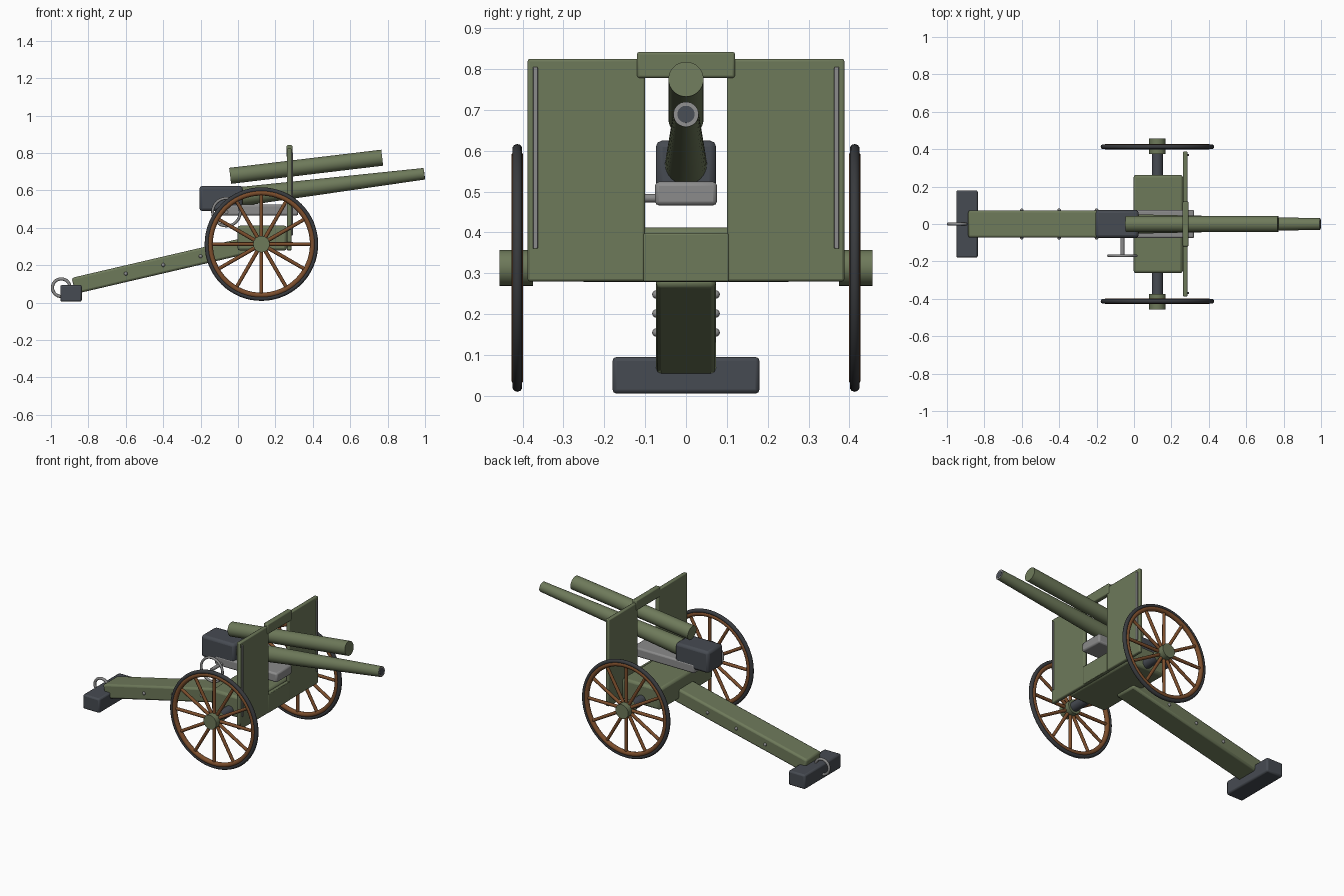
import bpy, math
from mathutils import Vector, Matrix

if "Cube" in bpy.data.objects:
    bpy.data.objects.remove(bpy.data.objects["Cube"])


def material(name, rgb):
    m = bpy.data.materials.new(name)
    m.diffuse_color = (*rgb, 1)
    m.use_nodes = True
    m.node_tree.nodes["Principled BSDF"].inputs["Base Color"].default_value = m.diffuse_color
    return m


GREEN = material("olive paint", (0.155, 0.192, 0.102))
STEEL = material("dark steel", (0.062, 0.070, 0.084))
GREY = material("bare metal", (0.26, 0.26, 0.26))
WOOD = material("brown wood", (0.20, 0.075, 0.025))
TYRE = material("tyre iron", (0.04, 0.043, 0.048))


def finish(name, mat, smooth=True):
    ob = bpy.context.object
    ob.name = name
    ob.data.materials.append(mat)
    if smooth:
        bpy.ops.object.shade_smooth_by_angle(angle=math.radians(40))
    return ob


def box(name, mat, lo, hi, bevel=0.01, tilt=0):
    """Bevelled box between two corners, tilted about y through its centre."""
    lo, hi = Vector(lo), Vector(hi)
    bpy.ops.mesh.primitive_cube_add(size=1, location=(lo + hi) / 2)
    ob = bpy.context.object
    ob.data.transform(Matrix.Diagonal((*(hi - lo), 1)))
    ob.rotation_euler.y = -tilt
    mod = ob.modifiers.new("soft edges", 'BEVEL')
    mod.width = bevel
    mod.segments = 2
    return finish(name, mat)


def rod(name, mat, a, b, r1, r2=None, sides=32):
    """Cylinder or cone from a to b."""
    a, b = Vector(a), Vector(b)
    bpy.ops.mesh.primitive_cone_add(
        vertices=sides, radius1=r1, radius2=r1 if r2 is None else r2,
        depth=(b - a).length, location=(a + b) / 2,
        rotation=(b - a).to_track_quat('Z', 'Y').to_euler())
    return finish(name, mat)


def ring(name, mat, centre, major, minor, segs=48):
    """Torus whose axis lies along y."""
    bpy.ops.mesh.primitive_torus_add(
        location=centre, rotation=(math.pi / 2, 0, 0), major_radius=major,
        minor_radius=minor, major_segments=segs, minor_segments=10)
    return finish(name, mat)


# Trail beam, rivets, spade and towing ring
slope = math.atan(0.233)
mid, half = Vector((-0.41, 0, 0.199)), 0.482
box("trail", GREEN, mid - Vector((half, 0.073, 0.044)),
    mid + Vector((half, 0.073, 0.044)), 0.012, slope)
for x in (-0.6, -0.4, -0.2):
    z = mid.z + (x - mid.x) * 0.233
    for s in (-1, 1):
        bpy.ops.mesh.primitive_uv_sphere_add(
            segments=12, ring_count=8, radius=0.01, location=(x, s * 0.073, z))
        finish("trail_rivet", GREY)
box("spade", STEEL, (-0.95, -0.18, 0.005), (-0.835, 0.18, 0.095))
ring("towing_ring", GREY, (-0.945, 0, 0.08), 0.047, 0.0085, 32)

# Carriage body and axle
AX, AZ = 0.125, 0.313
box("carriage_body", GREEN, (-0.003, -0.263, 0.278), (0.262, 0.263, 0.412), 0.015)
rod("axle", STEEL, (AX, -0.42, AZ), (AX, 0.42, AZ), 0.03)

# Wheels
for s in (-1, 1):
    y = s * 0.413
    rod("hub", GREEN, (AX, s * 0.375, AZ), (AX, s * 0.457, AZ), 0.044)
    ring("tyre", TYRE, (AX, y, AZ), 0.291, 0.0125, 64)
    ring("rim", WOOD, (AX, y, AZ), 0.274, 0.0145, 64)
    for i in range(12):
        a = i * math.tau / 12
        d = Vector((math.cos(a), 0, math.sin(a)))
        c = Vector((AX, y, AZ))
        rod("spoke", WOOD, c + d * 0.03, c + d * 0.272, 0.0105, 0.0095, 10)

# Shield built around its window
X0, X1 = 0.262, 0.286
for s in (-1, 1):
    ys = sorted((s * 0.1, s * 0.388))
    box("shield_side", GREEN, (X0, ys[0], 0.28), (X1, ys[1], 0.825), 0.006)
    ys = sorted((s * 0.363, s * 0.375))
    box("shield_strip", GREY, (X1 - 0.004, ys[0], 0.36), (X1 + 0.007, ys[1], 0.805), 0.002)
box("shield_bottom", GREEN, (X0, -0.105, 0.28), (X1, 0.105, 0.397), 0.003)
box("shield_top", GREEN, (X0 - 0.002, -0.12, 0.778), (X1 + 0.005, 0.12, 0.842), 0.006)

# Cradle and breech
box("cradle", GREY, (-0.11, -0.076, 0.466), (0.322, 0.076, 0.524))
box("breech", STEEL, (-0.206, -0.074, 0.489), (0.025, 0.074, 0.625), 0.016)

# Barrel with muzzle face and bore
base, muzzle = Vector((-0.02, 0, 0.563)), Vector((0.995, 0, 0.689))
axis = (muzzle - base).normalized()
rod("barrel", GREEN, base, muzzle, 0.052, 0.031)
rod("muzzle_face", GREY, muzzle - axis * 0.004, muzzle + axis * 0.001, 0.0305)
rod("bore", STEEL, muzzle - axis * 0.004, muzzle + axis * 0.002, 0.021)

# Recoil cylinder above the barrel
rod("recoil_cylinder", GREEN, (-0.042, 0, 0.678), (0.771, 0, 0.775), 0.043)

# Aiming handwheel and shaft
ring("handwheel", GREY, (-0.062, -0.17, 0.484), 0.074, 0.0075, 32)
rod("handwheel_shaft", GREY, (-0.062, -0.175, 0.484), (-0.062, -0.06, 0.484), 0.0105, sides=16)
